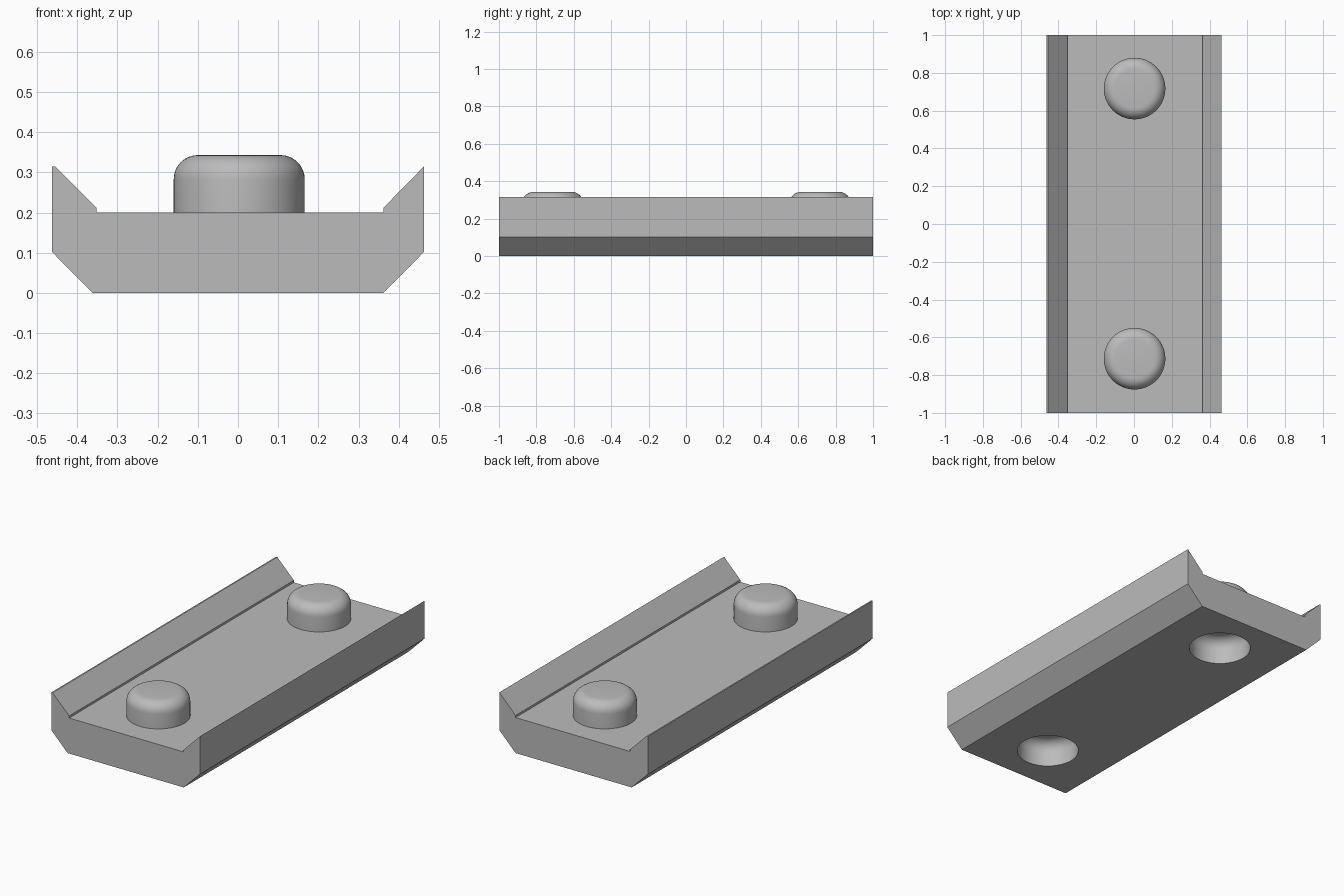
import bpy, bmesh, math

if "Cube" in bpy.data.objects:
    bpy.data.objects.remove(bpy.data.objects["Cube"], do_unlink=True)

# Single material
grey = bpy.data.materials.new("plain grey")
grey.use_nodes = True
colour = (0.5, 0.5, 0.5, 1)
grey.diffuse_color = colour
grey.node_tree.nodes["Principled BSDF"].inputs["Base Color"].default_value = colour

PEG_RADIUS, PEG_HEIGHT, FILLET = 0.163, 0.143, 0.06
FLOOR = 0.2
PEG_X = 0.003
PEG_YS = {"front": -0.713, "back": 0.717}


def finish(name, bm):
    bmesh.ops.recalc_face_normals(bm, faces=bm.faces)
    mesh = bpy.data.meshes.new(name)
    bm.to_mesh(mesh)
    bm.free()
    mesh.materials.append(grey)
    obj = bpy.data.objects.new(name, mesh)
    bpy.context.collection.objects.link(obj)
    return obj


def select_only(obj):
    bpy.ops.object.select_all(action="DESELECT")
    obj.select_set(True)
    bpy.context.view_layer.objects.active = obj


def smooth(obj):
    select_only(obj)
    bpy.ops.object.shade_smooth_by_angle(angle=math.radians(30))


def rounded_peg(name, y, base, sink, segments=64, steps=8):
    """Upright cylinder with a rounded top rim, starting a little below base."""
    rings = [(PEG_RADIUS, base - sink)]
    for i in range(steps + 1):
        a = math.pi / 2 * i / steps
        rings.append((PEG_RADIUS - FILLET * (1 - math.cos(a)),
                      base + PEG_HEIGHT - FILLET * (1 - math.sin(a))))
    bm = bmesh.new()
    loops = []
    for r, z in rings:
        loops.append([bm.verts.new((PEG_X + r * math.cos(math.tau * k / segments),
                                    y + r * math.sin(math.tau * k / segments), z))
                      for k in range(segments)])
    for low, high in zip(loops, loops[1:]):
        for k in range(segments):
            n = (k + 1) % segments
            bm.faces.new((low[k], low[n], high[n], high[k]))
    bm.faces.new(loops[0])
    bm.faces.new(loops[-1])
    return finish(name, bm)


# Channel body: cross-section extruded from front to back
section = [(-0.362, 0), (0.362, 0), (0.463, 0.102), (0.463, 0.315),
           (0.362, 0.212), (0.362, FLOOR), (-0.352, FLOOR), (-0.352, 0.212),
           (-0.455, 0.315), (-0.463, 0.315), (-0.463, 0.102)]
bm = bmesh.new()
end = bm.faces.new([bm.verts.new((x, -1, z)) for x, z in section])
side = bmesh.ops.extrude_face_region(bm, geom=[end], use_keep_orig=True)["geom"]
bmesh.ops.translate(bm, vec=(0, 2, 0),
                    verts=[v for v in side if isinstance(v, bmesh.types.BMVert)])
body = finish("channel_body", bm)

# Sockets under the body, matching the pegs on top
for end_name, y in PEG_YS.items():
    cutter = rounded_peg(end_name + "_socket_cutter", y, 0, 0.05)
    cutter.hide_render = True
    cut = body.modifiers.new("socket", "BOOLEAN")
    cut.operation = "DIFFERENCE"
    cut.solver = "EXACT"
    cut.object = cutter
    select_only(body)
    bpy.ops.object.modifier_apply(modifier=cut.name)
    bpy.data.objects.remove(cutter, do_unlink=True)
smooth(body)

# Rounded pegs on the channel floor
for end_name, y in PEG_YS.items():
    smooth(rounded_peg(end_name + "_peg", y, FLOOR, 0.01))
